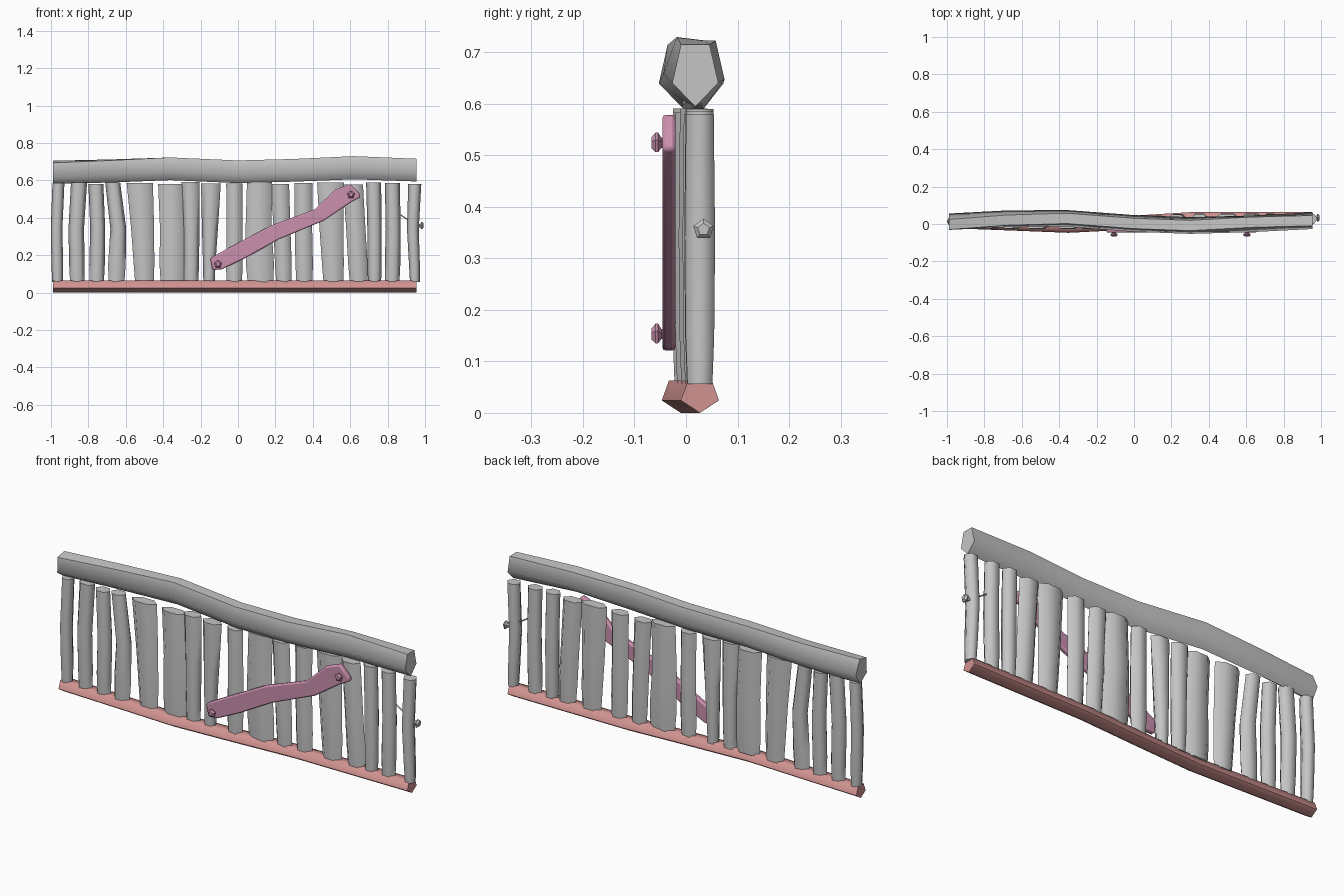
import bpy, bmesh, math
from mathutils import Vector

if "Cube" in bpy.data.objects:
    bpy.data.objects.remove(bpy.data.objects["Cube"], do_unlink=True)


def material(name, colour):
    mat = bpy.data.materials.new(name)
    mat.use_nodes = True
    mat.diffuse_color = (*colour, 1)
    mat.node_tree.nodes["Principled BSDF"].inputs["Base Color"].default_value = (*colour, 1)
    return mat


GREY = material("pale grey", (0.56, 0.56, 0.56))
ROSE = material("rose", (0.63, 0.29, 0.28))
PINK = material("pink", (0.60, 0.28, 0.43))

X, Y, Z = Vector((1, 0, 0)), Vector((0, 1, 0)), Vector((0, 0, 1))


def finish(name, bm, mat, angle):
    bmesh.ops.recalc_face_normals(bm, faces=bm.faces)
    mesh = bpy.data.meshes.new(name)
    bm.to_mesh(mesh)
    bm.free()
    mesh.materials.append(mat)
    obj = bpy.data.objects.new(name, mesh)
    bpy.context.collection.objects.link(obj)
    bpy.ops.object.select_all(action="DESELECT")
    obj.select_set(True)
    bpy.context.view_layer.objects.active = obj
    bpy.ops.object.shade_smooth_by_angle(angle=math.radians(angle))
    return obj


def loft(name, rings, u, v, sides, mat, phase=0.0, angle=74):
    """Skin rings of (centre, radius along u, radius along v, roll)."""
    bm = bmesh.new()
    loops = []
    for centre, ru, rv, roll in rings:
        loop = []
        for i in range(sides):
            a = phase + math.tau * i / sides
            p, q = ru * math.cos(a), rv * math.sin(a)
            c, s = math.cos(roll), math.sin(roll)
            loop.append(bm.verts.new(Vector(centre) + u * (p * c - q * s) + v * (p * s + q * c)))
        loops.append(loop)
    for a, b in zip(loops, loops[1:]):
        for i in range(sides):
            j = (i + 1) % sides
            bm.faces.new((a[i], a[j], b[j], b[i]))
    bm.faces.new(loops[0])
    bm.faces.new(loops[-1])
    return finish(name, bm, mat, angle)


def sample(path, x):
    """Linear reading of a list of (x, value) points."""
    for (xa, a), (xb, b) in zip(path, path[1:]):
        if x <= xb:
            return a + (b - a) * (x - xa) / (xb - xa)
    return path[-1][1]


# Wavy pentagonal rails, point down
down = -math.pi / 2
top_path = [(-.99, .008, .646, .2), (-.68, .026, .655, .1), (-.36, .03, .668, 0),
            (0, .003, .652, 0), (.3, -.008, .66, 0), (.62, .003, .672, -.12), (.955, .018, .661, 0)]
loft("top_rail", [((x, y, z), .047, .067, r) for x, y, z, r in top_path], Y, Z, 5, GREY, down)

base_path = [(-.99, .015), (-.65, .002), (-.35, -.01), (0, .008), (.3, .026), (.955, .027)]
loft("bottom_rail", [((x, y, .035), .039, .035, 0) for x, y in base_path], Y, Z, 5, ROSE, down)

# Uneven pickets: top, middle and bottom x, then top and bottom half width, in hundredths
pickets = [
    (-96, -97, -96.5, 3.2, 3), (-85, -86.5, -86, 4.3, 4), (-76, -75, -75.5, 4, 4),
    (-67, -64, -65, 4, 4.5), (-52.5, -51, -50, 7, 5.3), (-36, -35, -35, 6.7, 6.7),
    (-25.5, -25, -25, 4.8, 4), (-14.5, -15, -15.5, 5.3, 3.2), (-2, -1.8, -2, 4.3, 4.3),
    (11.5, 11, 12, 6.7, 7.2), (22.5, 23.5, 24.5, 4.8, 4.3), (35, 35, 35.5, 4.8, 4.5),
    (49.5, 50, 51, 7.2, 5.6), (61.5, 63, 64.5, 5.3, 5), (72.5, 73, 73, 4, 3.7),
    (82.5, 83, 82.5, 4, 4), (94.5, 93.5, 94.6, 3.5, 2.8)]
for n, row in enumerate(pickets):
    top, mid, low, wide, narrow = (k / 100 for k in row)
    y = min(max(sample(base_path, low), .002), .027)
    lift = .006 * math.sin(n * 2.3)
    rings = [((low, y, .056), narrow * .95, .028, 0),
             ((low * .75 + mid * .25, y, .15), narrow * 1.04, .032, 0),
             ((mid, y, .34), (wide + narrow) / 2, .034, 0),
             ((top, y, .585 + lift), wide, .031, 0)]
    loft(f"picket_{n + 1}", rings, X, Y, 6, GREY)

# Diagonal brace plank, flared at its upper end
outline = [(-.135, .12), (-.085, .125), (.04, .185), (.22, .285), (.46, .385), (.6, .48),
           (.655, .51), (.65, .53), (.6, .58), (.52, .55), (.41, .445), (.18, .36),
           (.01, .27), (-.13, .195), (-.148, .18)]
bm = bmesh.new()
front = bm.faces.new([bm.verts.new((x, -.046, z)) for x, z in outline])
back = bmesh.ops.extrude_face_region(bm, geom=[front])["geom"]
bmesh.ops.translate(bm, vec=Y * .026, verts=[g for g in back if isinstance(g, bmesh.types.BMVert)])
plank = finish("brace_plank", bm, PINK, 35)
bevel = plank.modifiers.new("worn_edges", "BEVEL")
bevel.width = .007
bevel.segments = 2
bevel.limit_method = "ANGLE"
bevel.angle_limit = math.radians(50)


# Nails with five sided heads: (distance along the axis, radius)
def nail_head(name, base, axis, u, mat):
    profile = [(-.01, .009), (.004, .011), (.01, .021), (.015, .021), (.023, .012)]
    loft(name, [(Vector(base) + axis * d, r, r, 0) for d, r in profile], u, Z, 5, mat,
         math.pi / 2, 40)


nail_head("lower_nail", (-.107, -.044, .152), -Y, X, PINK)
nail_head("upper_nail", (.604, -.044, .523), -Y, X, PINK)

# Bent nail driven through the end picket
nail_head("side_nail_head", (.97, .034, .356), X, Y, GREY)
shank = [(.865, .418), (.9, .395), (.94, .385), (.972, .356)]
loft("side_nail_shank", [((x, .034, z), .004, .004, 0) for x, z in shank], Y, Z, 6, GREY)
